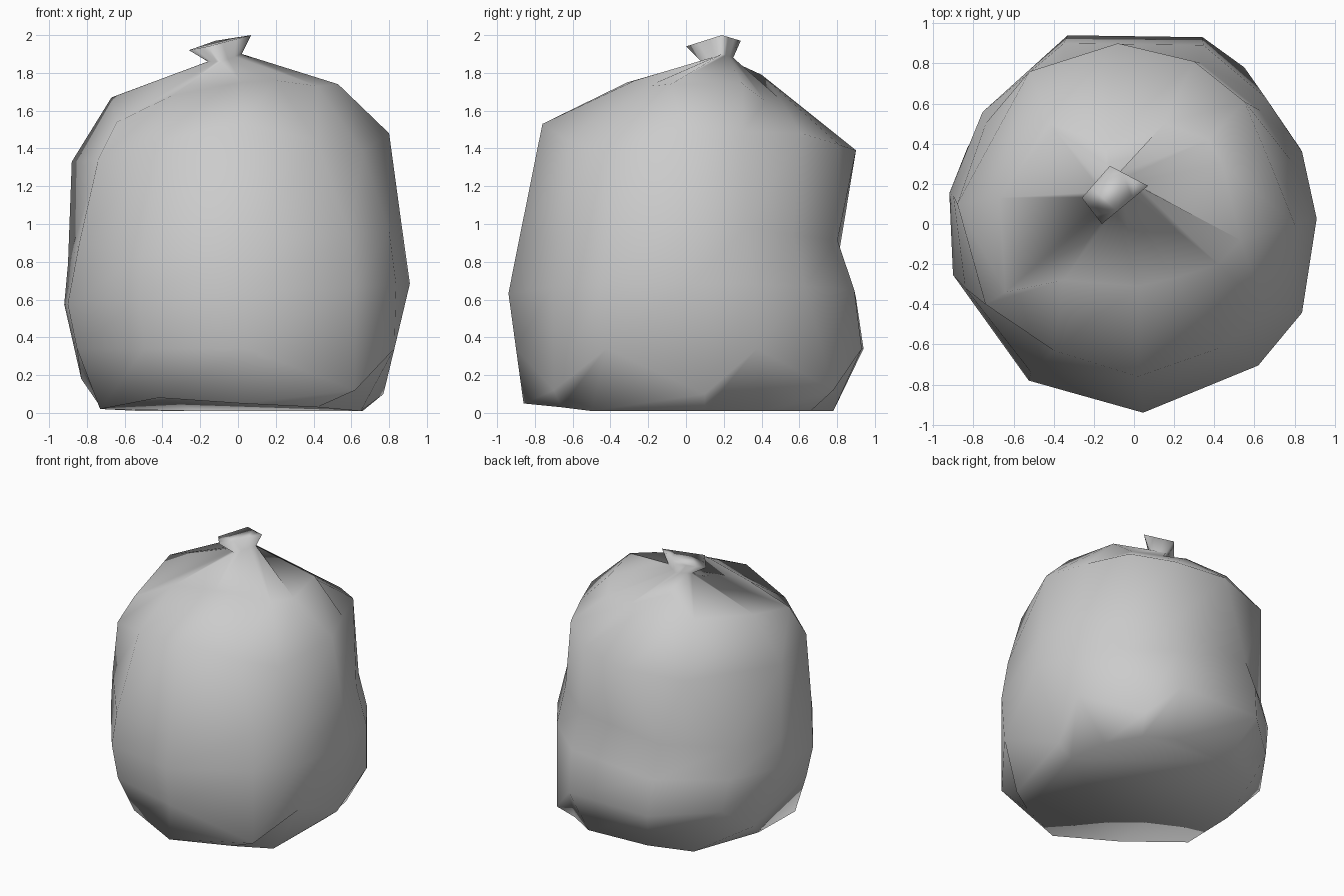
import bpy
import bmesh
from mathutils import Vector

cube = bpy.data.objects.get("Cube")
if cube:
    bpy.data.objects.remove(cube, do_unlink=True)

# Plastic colour
plastic = bpy.data.materials.new("grey plastic")
plastic.use_nodes = True
grey = (0.6, 0.6, 0.6, 1)
plastic.diffuse_color = grey
plastic.node_tree.nodes["Principled BSDF"].inputs["Base Color"].default_value = grey

# Lumpy twelve-sided plan of the sack, counter-clockwise from the left side
PLAN = [(1, .03), (.92, .4), (.72, .7), (.38, .99), (-.38, 1), (-.82, .62),
        (-1, .17), (-.98, -.27), (-.57, -.83), (.05, -1), (.68, -.75),
        (.92, -.47)]


def body_ring(height, right, left, front, back, lean_x=0):
    """Fit the plan to four extents and tilt the ring sideways."""
    ring = []
    for px, py in PLAN:
        x = px * (left if px > 0 else right)
        y = py * (back if py > 0 else front)
        ring.append(Vector((x, y, height + lean_x * x)))
    return ring


def free_ring(*points):
    """A ring of individually creased points."""
    return [Vector(p) for p in points]


def square_ring(*corners):
    """Spread four corners over as many points as the plan has."""
    corners = free_ring(*corners)
    steps = len(PLAN) // len(corners)
    ring = []
    for i, corner in enumerate(corners):
        following = corners[(i + 1) % len(corners)]
        ring += [corner.lerp(following, s / steps) for s in range(steps)]
    return ring


def loft(bm, rings):
    """Join successive rings with quads and close both ends."""
    loops = [[bm.verts.new(p) for p in ring] for ring in rings]
    for low, high in zip(loops, loops[1:]):
        for i in range(len(low)):
            j = (i + 1) % len(low)
            bm.faces.new((low[i], low[j], high[j], high[i]))
    bm.faces.new(reversed(loops[0]))
    bm.faces.new(loops[-1])


# Uneven base resting on the floor
base = free_ring(
    (.66, .1, .01), (.62, .42, .01), (.48, .66, .01), (.28, .78, .01),
    (-.2, .75, .01), (-.52, .65, .01), (-.72, .15, .02), (-.73, -.28, .02),
    (-.42, -.66, .08), (.02, -.86, .05), (.42, -.66, .03), (.65, -.5, .01))

# Lower bulge with sagging corners
bulge = body_ring(.34, .87, .9, .9, .94)
bulge[0] = Vector((.77, .1, .1))
bulge[2] = Vector((.55, .78, .12))
bulge[6] = Vector((-.83, .38, .18))
bulge[10] = Vector((.62, -.7, .12))

# Belly and the dent across the back
belly = body_ring(.63, .92, .91, .94, .9, lean_x=.06)
dent = body_ring(.88, .9, .87, .89, .81, lean_x=.1)
dent[1] = Vector((.78, .32, .98))
dent[7] = Vector((-.84, -.32, .9))

# Shoulder
shoulder = free_ring(
    (.8, 0, 1.48), (.68, .3, 1.49), (.55, .61, 1.48), (.3, .81, 1.42),
    (-.08, .9, 1.39), (-.52, .76, 1.36), (-.88, .1, 1.33), (-.74, -.4, 1.34),
    (-.4, -.63, 1.44), (.02, -.76, 1.53), (.42, -.62, 1.44), (.66, -.44, 1.38))

# Creased crown with alternating ridges and valleys
crown = free_ring(
    (.53, -.08, 1.74), (.44, .3, 1.74), (.37, .42, 1.65), (.15, .5, 1.66),
    (-.14, .4, 1.79), (-.42, .5, 1.71), (-.67, .13, 1.67), (-.64, -.34, 1.54),
    (-.35, -.28, 1.68), (.02, -.31, 1.75), (.2, -.27, 1.76), (.42, -.2, 1.73))

# Pinched neck and flared rim of the knot
neck = square_ring((.02, .19, 1.9), (-.08, .25, 1.88),
                   (-.16, .16, 1.86), (-.09, .08, 1.86))
rim = square_ring((.07, .19, 2), (-.12, .29, 1.97),
                  (-.26, .13, 1.92), (-.16, 0, 1.94))

bm = bmesh.new()
loft(bm, [base, bulge, belly, dent, shoulder, crown, neck, rim])
bmesh.ops.recalc_face_normals(bm, faces=bm.faces)
mesh = bpy.data.meshes.new("tied_sack")
bm.to_mesh(mesh)
bm.free()
mesh.materials.append(plastic)
mesh.shade_smooth()
sack = bpy.data.objects.new("tied_sack", mesh)
bpy.context.collection.objects.link(sack)
